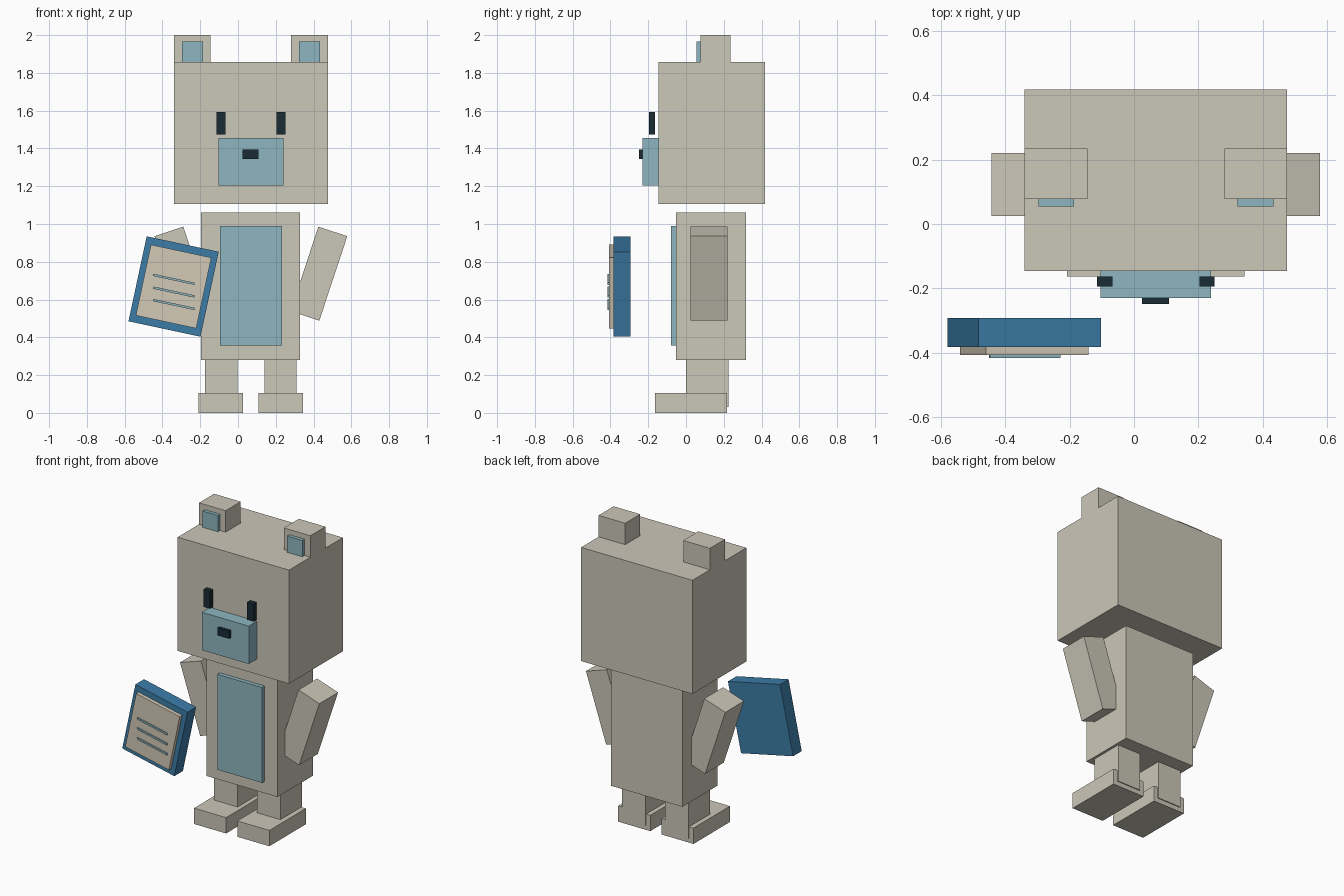
import bpy
from math import radians

if "Cube" in bpy.data.objects:
    bpy.data.objects.remove(bpy.data.objects["Cube"])

MID = 0.068  # the bear's own mirror plane, offset by the board it holds


def material(name, rgb):
    m = bpy.data.materials.new(name)
    m.diffuse_color = (*rgb, 1)
    m.use_nodes = True
    m.node_tree.nodes["Principled BSDF"].inputs["Base Color"].default_value = m.diffuse_color
    return m


FUR = material("fur", (0.60, 0.57, 0.48))
TEAL = material("teal", (0.27, 0.47, 0.53))
DARK = material("dark", (0.01, 0.025, 0.035))
BLUE = material("blue", (0.045, 0.20, 0.39))
PAPER = material("paper", (0.65, 0.58, 0.47))


def block(name, centre, size, mat, tilt=0):
    bpy.ops.mesh.primitive_cube_add(size=1, location=centre, rotation=(0, radians(tilt), 0))
    ob = bpy.context.object
    ob.name = name
    ob.data.name = name
    ob.scale = size
    ob.data.materials.append(mat)
    return ob


def box(name, x, y, z, mat):
    """Upright block from its (low, high) range on each axis."""
    ranges = (x, y, z)
    return block(name, [(a + b) / 2 for a, b in ranges], [b - a for a, b in ranges], mat)


def pair(name, dx, y, z, mat):
    """Left and right blocks, dx being the distance range from the mirror plane."""
    box(name + "_right", (MID + dx[0], MID + dx[1]), y, z, mat)
    box(name + "_left", (MID - dx[1], MID - dx[0]), y, z, mat)


# Head and face
box("head", (-0.34, 0.476), (-0.146, 0.418), (1.105, 1.858), FUR)
box("snout", (-0.104, 0.24), (-0.23, -0.146), (1.205, 1.456), TEAL)
box("nose", (0.025, 0.109), (-0.249, -0.23), (1.344, 1.395), DARK)
pair("eye", (0.135, 0.183), (-0.195, -0.164), (1.475, 1.592), DARK)
pair("ear", (0.213, 0.408), (0.078, 0.235), (1.858, 2.0), FUR)
pair("inner_ear", (0.254, 0.365), (0.055, 0.078), (1.858, 1.966), TEAL)

# Torso
box("body", (-0.195, 0.328), (-0.053, 0.317), (0.28, 1.06), FUR)
box("belly_patch", (-0.096, 0.232), (-0.08, -0.053), (0.358, 0.99), TEAL)

# Limbs
pair("leg", (0.071, 0.243), (0.0, 0.224), (0.03, 0.28), FUR)
pair("foot", (0.041, 0.276), (-0.163, 0.218), (0.0, 0.105), FUR)
for side, s in (("right", 1), ("left", -1)):
    block("arm_" + side, (MID + s * 0.36, 0.123, 0.737), (0.161, 0.196, 0.471), FUR, s * 18.3)

# Tilted writing board with a ruled page
TILT = 12.1
block("board", (-0.341, -0.338, 0.669), (0.390, 0.09, 0.46), BLUE, TILT)
block("page", (-0.341, -0.3955, 0.669), (0.327, 0.025, 0.383), PAPER, TILT)
for i, z in enumerate((0.707, 0.640, 0.574)):
    block(f"page_line_{i + 1}", (-0.340, -0.412, z), (0.224, 0.008, 0.012), TEAL, TILT)
